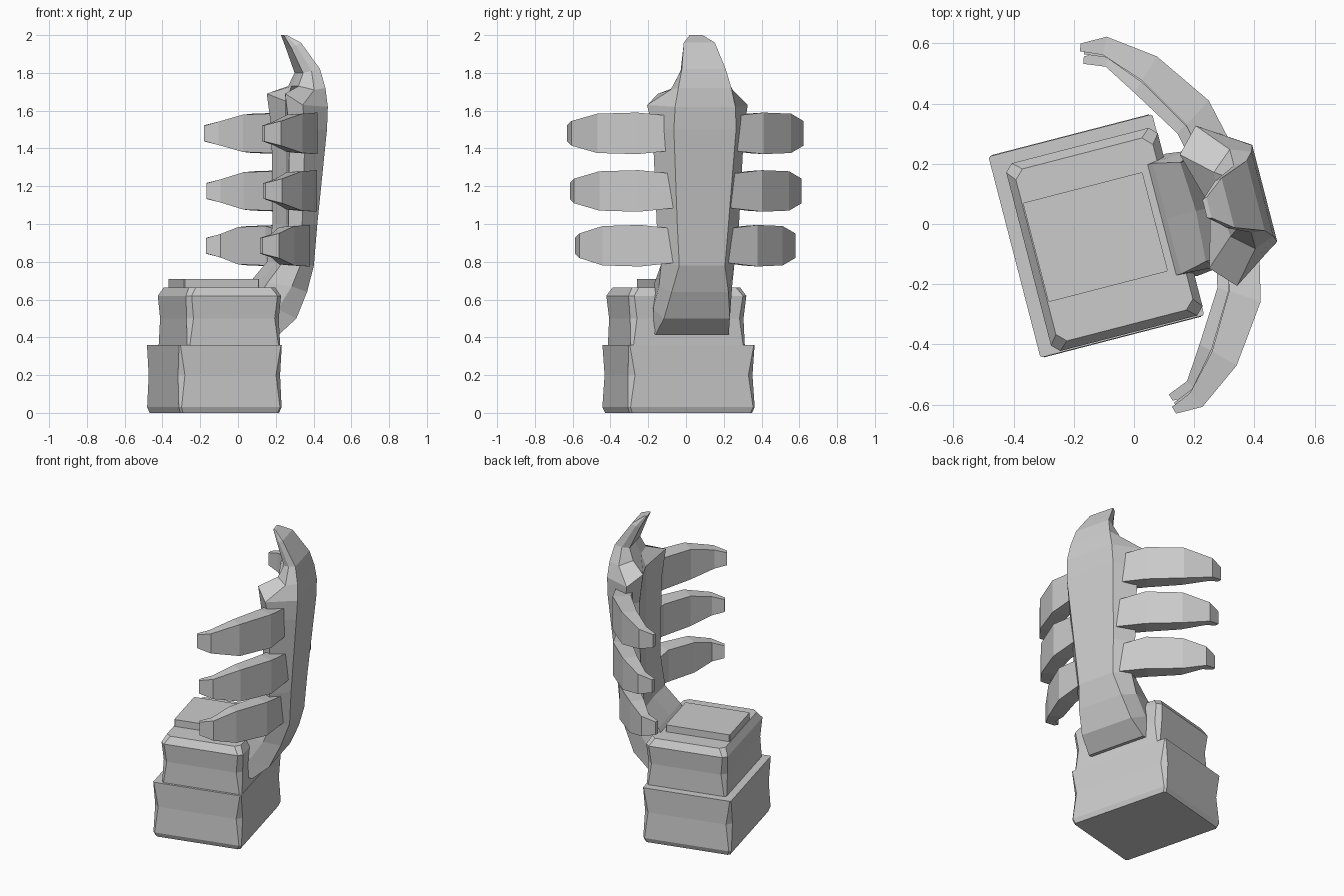
import bpy, bmesh, math

TURN = math.radians(14.5)   # the whole throne is turned about z
MID = -0.01                 # symmetry line of the throne


def loft(name, rings):
    """Skin a list of equal-length point rings and cap both ends."""
    bm = bmesh.new()
    vs = [[bm.verts.new(p) for p in r] for r in rings]
    n = len(vs[0])
    for a, b in zip(vs, vs[1:]):
        for i in range(n):
            j = (i + 1) % n
            bm.faces.new((a[i], a[j], b[j], b[i]))
    bm.faces.new(vs[0])
    bm.faces.new(vs[-1])
    bmesh.ops.recalc_face_normals(bm, faces=bm.faces[:])
    me = bpy.data.meshes.new(name)
    bm.to_mesh(me)
    bm.free()
    ob = bpy.data.objects.new(name, me)
    ob.rotation_euler.z = TURN
    bpy.context.collection.objects.link(ob)
    return ob


def block(name, cu, cv, levels):
    """Rough stone block: levels of (z, half depth, half width, corner chamfer)."""
    rings = []
    for z, a, b, c in levels:
        pts = [(a, b - c), (a - c, b), (c - a, b), (-a, b - c),
               (-a, c - b), (c - a, -b), (a - c, -b), (a, c - b)]
        rings.append([(cu + x, cv + y, z) for x, y in pts])
    return loft(name, rings)


# Stacked stone blocks and seat slab
block("base_block", -0.131, -0.007, [(0.0, .27, .335, .012), (0.03, .281, .347, .012),
                                     (0.20, .279, .340, .03), (0.36, .281, .345, .006)])
block("upper_block", -0.108, -0.025, [(0.34, .255, .312, .01), (0.50, .252, .31, .03),
                                      (0.62, .26, .322, .025), (0.665, .235, .295, .03)])
block("seat_slab", -0.135, -0.01, [(0.65, .205, .17, .004), (0.71, .205, .17, .004)])

# Spine: back z, u, width | side z, u, width | front z, u, width | centre u
SPINE = [
    (0.415, .17, .20, 0.42, .12, .20, 0.42, .04, .17, .04),
    (0.50, .27, .18, 0.55, .16, .21, 0.60, .05, .19, .05),
    (0.64, .335, .155, 0.67, .24, .20, 0.69, .11, .19, .11),
    (0.78, .38, .125, 0.79, .29, .20, 0.80, .20, .17, .21),
    (1.00, .395, .14, 1.00, .29, .225, 1.00, .23, .17, .26),
    (1.50, .44, .17, 1.50, .30, .25, 1.50, .23, .19, .26),
    (1.62, .446, .165, 1.63, .28, .275, 1.69, .205, .195, .26),
    (1.72, .438, .145, 1.71, .37, .17, 1.73, .30, .11, .29),
    (1.82, .415, .12, 1.81, .37, .115, 1.80, .33, .09, .33),
    (1.96, .32, .085, 1.945, .295, .08, 1.93, .275, .06, .275),
    (2.00, .255, .035, 2.00, .25, .035, 2.00, .24, .03, .24),
]
rings = []
for zb, ub, wb, zm, um, wm, zf, uf, wf, uc in SPINE:
    half = [(ub, wb, zb), (um, wm, zm), (uf, wf, zf)]
    zc = zf - (0.04 if zf == 1.69 else 0)
    rings.append([(u, MID + w, z) for u, w, z in half] + [(uc, MID, zc)]
                 + [(u, MID - w, z) for u, w, z in reversed(half)])
loft("spine_back", rings)

# Curved ribs: outer u, v | inner u, v | half height
RIB = [(.40, .15, .28, .14, .09), (.355, .345, .25, .285, .11), (.225, .53, .145, .465, .104),
       (.08, .635, .04, .58, .065), (-.01, .635, -.03, .61, .043)]
# Each row: height, outward reach, forward shift
for row, (z, reach, shift) in enumerate([(0.885, .93, -.035), (1.175, .98, 0), (1.48, 1, 0)]):
    for side, label in ((1, "left"), (-1, "right")):
        rings = []
        for i, (uo, vo, ui, vi, h) in enumerate(RIB):
            k = reach
            du = shift + (1 - k) * 0.5 * (i > 2)
            rings.append([(uo + du - .012, MID + side * vo * k, z - h),
                          (uo + du - .012, MID + side * vo * k, z + h),
                          (ui + du, MID + side * vi * k, z + h * 0.95),
                          (ui + du, MID + side * vi * k, z - h * 0.95)])
        loft(f"rib_{label}_{row + 1}", rings)
